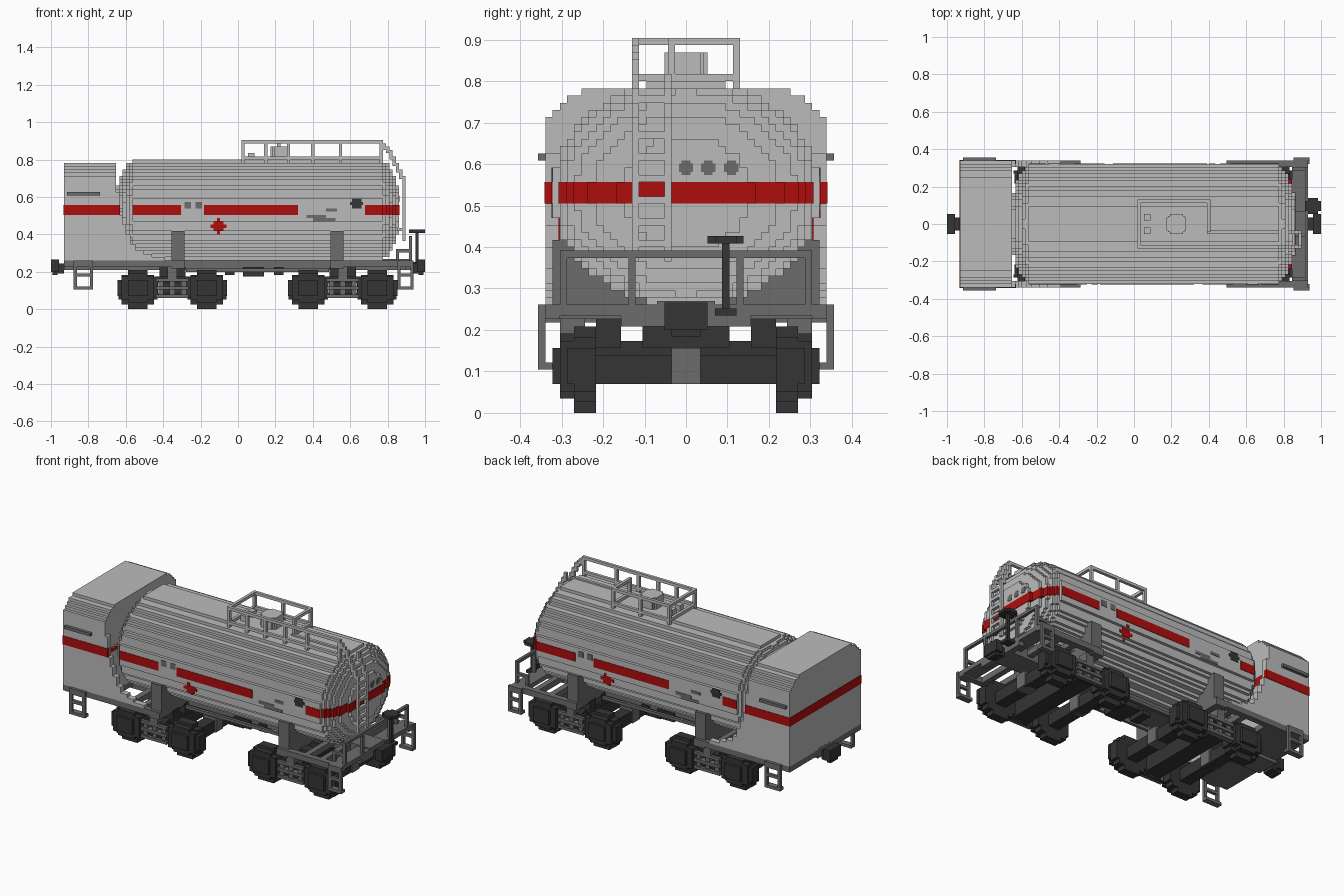
import bpy, bmesh, math
from mathutils import Matrix

cube = bpy.data.objects.get("Cube")
if cube:
    bpy.data.objects.remove(cube)

U = 2 / 115  # one block of the grid


def material(name, r, g, b):
    m = bpy.data.materials.new(name)
    m.use_nodes = True
    m.diffuse_color = (r, g, b, 1)
    m.node_tree.nodes["Principled BSDF"].inputs["Base Color"].default_value = (r, g, b, 1)
    return m


LIGHT = material("light grey paint", 0.5, 0.5, 0.5)
GREY = material("frame grey", 0.15, 0.15, 0.15)
BLACK = material("running gear black", 0.035, 0.035, 0.035)
RED = material("stripe red", 0.43, 0.004, 0.004)


def finish(name, bm, mat):
    bmesh.ops.recalc_face_normals(bm, faces=bm.faces)
    bm.transform(Matrix.Scale(U, 4))
    me = bpy.data.meshes.new(name)
    bm.to_mesh(me)
    bm.free()
    me.materials.append(mat)
    ob = bpy.data.objects.new(name, me)
    bpy.context.collection.objects.link(ob)
    return ob


def blocks(name, mat, boxes, both=False):
    """Join boxes (x0, x1, y0, y1, z0, z1); both repeats them on the other side."""
    bm = bmesh.new()
    boxes = list(boxes)
    if both:
        boxes += [(a, b, -d, -c, e, f) for a, b, c, d, e, f in boxes]
    for a, b, c, d, e, f in boxes:
        m = Matrix.Translation(((a + b) / 2, (c + d) / 2, (e + f) / 2)) \
            @ Matrix.Diagonal((b - a, d - c, f - e, 1))
        bmesh.ops.create_cube(bm, size=1, matrix=m)
    return finish(name, bm, mat)


def add_prism(bm, x0, x1, rows):
    """Extrude a stepped outline, rows being (z0, z1, half width)."""
    side = [p for z0, z1, w in rows for p in ((w, z0), (w, z1))]
    side = [p for i, p in enumerate(side)
            if not (0 < i < len(side) - 1 and side[i - 1][0] == p[0] == side[i + 1][0])]
    outline = side + [(-w, z) for w, z in reversed(side)]
    face = bm.faces.new([bm.verts.new((x0, y, z)) for y, z in outline])
    new = bmesh.ops.extrude_face_region(bm, geom=[face])["geom"]
    bmesh.ops.translate(bm, vec=(x1 - x0, 0, 0),
                        verts=[v for v in new if isinstance(v, bmesh.types.BMVert)])


# Tank: stepped oval with domed ends
MID, HALF_Y, HALF_Z = 30.5, 18.6, 15.6
TANK_L, TANK_R = -37.5, 49.5


def tank_half(z, s=1.0):
    t = 1 - ((z - MID) / (HALF_Z * s)) ** 2
    return max(0.5, round(HALF_Y * s * math.sqrt(max(t, 0)) - 0.5) + 0.5)


def tank_rows(s):
    h = round(HALF_Z * s - 0.5) + 0.5
    return [(MID - h + i, MID - h + i + 1, tank_half(MID - h + i + 0.5, s))
            for i in range(int(2 * h))]


DOME = [0.5, 0.7, 0.82, 0.9, 0.96]
bm = bmesh.new()
n = len(DOME)
add_prism(bm, TANK_L + n, TANK_R - n, tank_rows(1))
for i, s in enumerate(DOME):
    add_prism(bm, TANK_L + i, TANK_L + i + 1, tank_rows(s))
    add_prism(bm, TANK_R - i - 1, TANK_R - i, tank_rows(s))
finish("tank", bm, LIGHT)
T = 0.15  # paint thickness
blocks("end_stripe", RED, [(TANK_R - i - 1, TANK_R - i + T, -tank_half(MID, s) - T,
                            tank_half(MID, s) + T, 29, 32) for i, s in enumerate(DOME)])


# Painted marks on the tank sides, turned half round for the back
def marks(name, mat, rects):
    out = []
    for x0, x1, z0, z1 in rects:
        for z in range(z0, z1):
            w = tank_half(z + 0.5)
            out.append((x0, x1, -w - T, -w, z, z + 1))
            out.append((12 - x1, 12 - x0, w, w + T, z, z + 1))
    blocks(name, mat, out)


marks("side_stripe", RED, [(-32.5, -17.5, 29, 32), (-10.5, 18.5, 29, 32), (39, 44.5, 29, 32)])
marks("red_dot", RED, [(-7.5, -4.5, 24, 27), (-6.5, -5.5, 23, 28), (-8.5, -3.5, 25, 26)])
marks("grey_marks", GREY, [(-16.5, -14.5, 31, 33), (-13, -11, 31, 33), (23, 30, 27, 28),
                           (21, 27, 28, 29), (27, 30.5, 30, 31)])
marks("side_plate", BLACK, [(35, 38, 31, 34), (34.5, 38.5, 32, 33)])
blocks("end_dots", GREY, [(46.5, TANK_R + T, y - a, y + a, 34 - b, 34 + b)
                          for y in (0, 3.1, 6.3) for a, b in ((1, .6), (.6, 1))])

# Cabin with stepped roof and curved skirts
bm = bmesh.new()
add_prism(bm, -53.5, -37.5, [(15, 41, 19.5), (41, 42, 18.5), (42, 43, 17.5),
                             (43, 44, 16.5), (44, 45, 14.5)])
finish("cabin", bm, LIGHT)
skirt = [(15, 16, -22.5), (16, 17, -26.5), (17, 18, -29), (18, 20, -31.5), (20, 23, -33),
         (23, 26, -34.5), (26, 29, -35.5), (29, 36, -36.5)]
blocks("skirt", LIGHT, [(-37.5, x, 17.5, 19.5, a, b) for a, b, x in skirt], both=True)
blocks("cabin_stripe", RED, [(-53.5 - T, -37.5, -19.5 - T, 19.5 + T, 29, 32)])
blocks("skirt_stripe", RED, [(-37.5, -36.5 + T, 18.5, 19.5 + T, 29, 32)], both=True)
blocks("cabin_handrail", GREY, [(-52.5, -42.5, 19.5, 20.5, 35, 36)], both=True)

# Underframe
blocks("centre_sill", GREY, [(-53.5, 53.5, -4, 4, 12, 15.5)])
blocks("cabin_floor", GREY, [(-53.5, -37.5, -19.5, 19.5, 13, 15)])
blocks("side_beam", GREY, [(28.5, 53.5, 17.5, 19.5, 13, 15), (-37.5, -16.5, 17.5, 19.5, 13, 15)],
       both=True)
blocks("cross_beam", GREY, [(x, x + 2, -17.5, 17.5, 13, 15) for x in (38, 44, -30, -25)])
blocks("end_platform", GREY, [(48.5, 53.5, -19.5, 19.5, 13.5, 15),
                              (51.5, 53.5, -9, 9, 12, 13.5)])
bm = bmesh.new()
for x in (-20.5, 28.5):
    add_prism(bm, x, x + 4, [(12.5, 15, 19.5), (15, 24, 18.5)])
finish("saddle", bm, GREY)
blocks("under_equipment", BLACK, [(1.5, 8, -4.5, 4.5, 10, 13), (-4, -1, -3, 3, 10.5, 13),
                                  (11, 14, -4.5, 4.5, 10.5, 13)])
blocks("under_pipe", GREY, [(-16, 28, -6, -5, 11.5, 12.5), (-16, 28, 5, 6, 11.5, 12.5)])

# Steps at the corners
steps = []
for a, b in ((-50.5, -44.5), (49, 54)):
    steps += [(a, a + 1, 19.5, 20.5, 6, 15), (b - 1, b, 19.5, 20.5, 6, 15),
              (a, b, 18.5, 20.5, 6, 7), (a, b, 19.5, 20.5, 10, 11), (a, b, 19.5, 20.5, 13, 15)]
blocks("corner_steps", GREY, steps, both=True)

# Couplers and brake stand
for name, s in (("rear_coupler", -1), ("front_coupler", 1)):
    parts = [(53.5, 55.5, -2, 2, 11, 14), (55, 57.5, -3, 3, 11.5, 15.3), (55.5, 57, -2, 2, 10.5, 15.3)]
    blocks(name, BLACK, [(min(a * s, b * s), max(a * s, b * s), *r) for a, b, *r in parts])
blocks("brake_stand", BLACK, [(54.5, 55.5, 5, 6, 14, 24), (53.5, 56.5, 4, 7, 13.5, 14.5),
                              (52.5, 57.5, 4, 7, 23.5, 24.5), (53.5, 56.5, 3, 8, 23.5, 24.5)])

# End railing
rail = [(52.5, 53.5, -17.5, 17.5, 21.5, 22.5)]
for y in (-17.5, -8, 7, 16.5):
    rail.append((52.5, 53.5, y, y + 1, 14, 22))
for y in (-17.5, 16.5):
    rail += [(48.5, 53.5, y, y + 1, 17.5, 18.5), (48.5, 49.5, y, y + 1, 14, 18)]
blocks("end_railing", GREY, rail)

# End ladder following the dome up to the roof
ladder = []
path = [(50.5, 21, 41), (49.5, 40, 43), (48.5, 42, 45), (47.5, 44, 47),
        (46.5, 46, 49), (45.5, 48, 50), (44.5, 49, 51), (43.5, 50, 52)]
for x, z0, z1 in path:
    ladder.append((x, x + 1, -7.5, -6.5, z0, z1))
    if z1 < 48:
        ladder.append((x, x + 1, -3, -2, z0, z1))
for z in range(23, 41, 3):
    ladder.append((50.5, 51.5, -6.5, -3, z, z + 1))
ladder += [(48.5, 49.5, -6.5, -3, 43, 44), (49, 50.5, -7.5, -6.5, 24, 25), (49, 50.5, -3, -2, 24, 25)]
blocks("end_ladder", LIGHT, ladder)

# Roof railing and walkway edge
roof = []
for z in (46, 51):
    roof += [(1, 2, -7.5, 7.5, z, z + 1), (1, 23.5, 6.5, 7.5, z, z + 1),
             (22.5, 23.5, -2.5, 7.5, z, z + 1)]
roof += [(1, 44.5, -7.5, -6.5, 51, 52), (1, 44.5, -7.5, -6.5, 46, 47),
         (22.5, 44.5, -3, -2, 45.5, 46.5)]
roof += [(x, x + 1, -7.5, -6.5, 44, 52) for x in (1, 8, 15, 22.5, 31, 43.5)]
roof += [(x, x + 1, 6.5, 7.5, 44, 52) for x in (1, 12, 22.5)]
roof += [(22.5, 23.5, -2.5, -1.5, 45, 52)]
blocks("roof_railing", LIGHT, roof)
blocks("hatch", LIGHT, [(10, 16, -2, 2, 45, 50), (11, 15, -3, 3, 45, 50),
                        (10.5, 15.5, -2.5, 2.5, 45, 50)])
blocks("roof_valves", LIGHT, [(3, 5, 1, 3, 45, 48), (3, 5, -3, -1, 45, 48)])

# Bogies: wheels, axles, axle boxes, springs
for name, cx in (("rear", -20.2), ("front", 32.2)):
    wheels, axles, middles, frames = [], [], [], []
    for wx in (cx - 10.6, cx + 10.6):
        for a, b in ((6, 3), (5, 4.5), (3, 6)):
            wheels.append((wx - a, wx + a, 12.5, 15.5, 6 - b, 6 + b))
        axles.append((wx - 2, wx + 2, -12.5, 12.5, 4, 8))
        middles.append((wx - 2.5, wx + 2.5, -2, 2, 4, 9))
        for a, y, b in ((6.2, 16.5, 2.5), (5, 17.5, 3.5), (3, 18.5, 2.5), (3, 17.5, 4.5)):
            frames.append((wx - a, wx + a, 15.5, y, 6.5 - b, 6.5 + b))
    frames += [(cx - 11, cx + 11, 15.5, 16.5, 8, 10), (cx - 8, cx + 8, 15.5, 16.5, 3.5, 5)]
    blocks(name + "_wheels", BLACK, wheels, both=True)
    blocks(name + "_axles", BLACK, axles)
    blocks(name + "_axle_middles", GREY, middles)
    blocks(name + "_bogie_sides", BLACK, frames, both=True)
    blocks(name + "_bolster", BLACK, [(cx - 3, cx + 3, -15.5, 15.5, 4, 10),
                                      (cx - 4, cx + 4, -6, 6, 9, 13),
                                      (cx - 4, cx + 4, 9, 12.5, 9, 13),
                                      (cx - 4, cx + 4, -12.5, -9, 9, 13)])
    spring = [(cx - 5, cx + 5, 15.5, 17.5, z, z + 1) for z in (3.5, 6, 8.5)]
    spring += [(cx + d - 0.8, cx + d + 0.8, 15.5, 17, 3.5, 9) for d in (-3.5, 0, 3.5)]
    spring.append((cx - 1.5, cx + 1.5, 14, 17.5, 9, 13))
    blocks(name + "_springs", GREY, spring, both=True)
